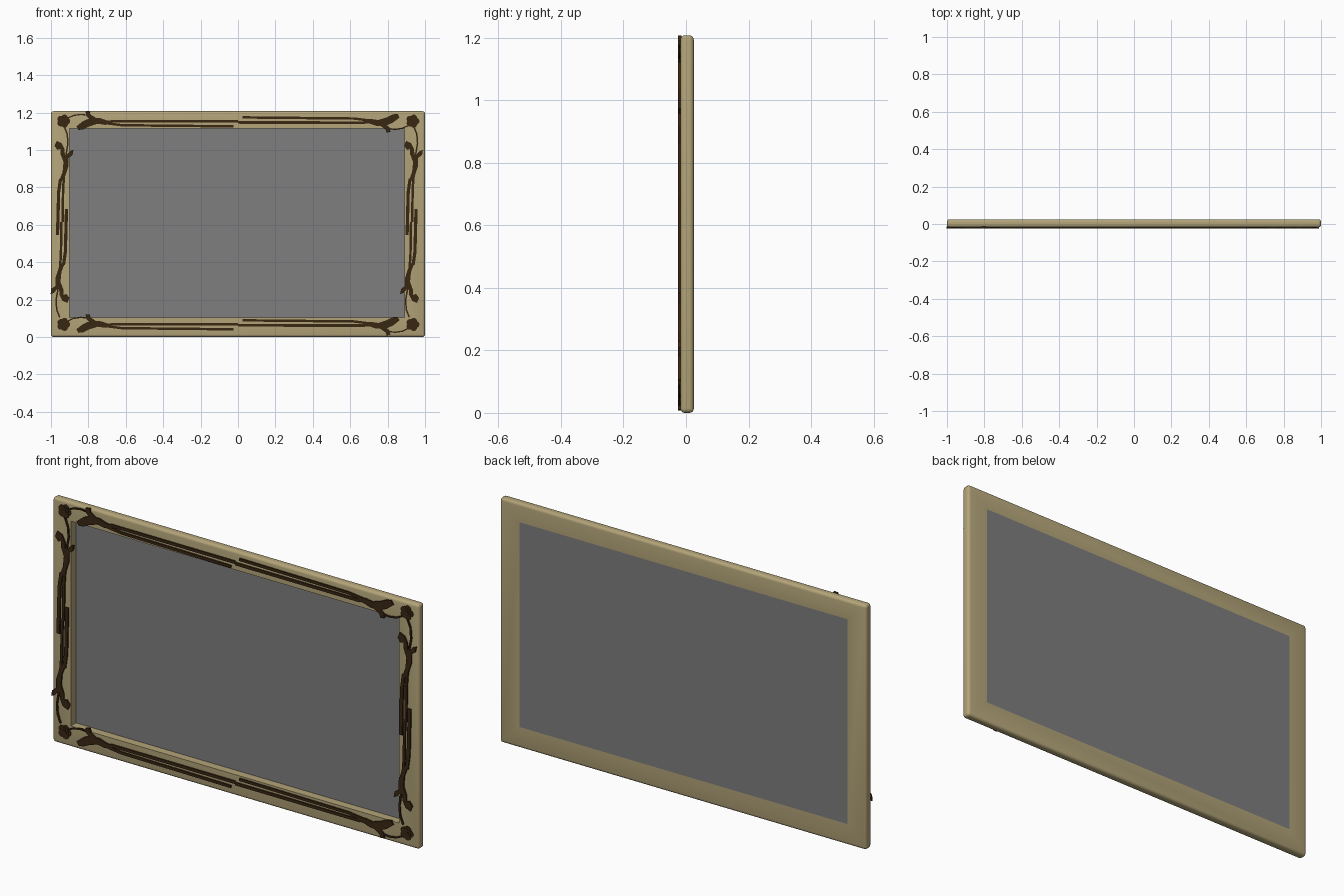
import bpy, bmesh, math
from mathutils import Vector

cube = bpy.data.objects.get("Cube")
if cube:
    bpy.data.objects.remove(cube)

HEIGHT = 1.207
FRONT, BACK, RELIEF = -0.018, 0.025, -0.025


def material(name, rgb):
    mat = bpy.data.materials.new(name)
    mat.use_nodes = True
    color = (*rgb, 1.0)
    mat.diffuse_color = color
    mat.node_tree.nodes["Principled BSDF"].inputs["Base Color"].default_value = color
    return mat


tan = material("tan_wood", (0.45, 0.37, 0.19))
brown = material("dark_brown", (0.04, 0.02, 0.006))
grey = material("grey_panel", (0.21, 0.21, 0.21))


def finish(bm, name, mat):
    bmesh.ops.recalc_face_normals(bm, faces=bm.faces)
    mesh = bpy.data.meshes.new(name)
    bm.to_mesh(mesh)
    bm.free()
    mesh.materials.append(mat)
    obj = bpy.data.objects.new(name, mesh)
    bpy.context.collection.objects.link(obj)
    return obj


def plate(bm, points, y_front=RELIEF, y_back=FRONT + 0.004):
    """Extrude an outline in the xz plane into a flat plate."""
    face = bm.faces.new([bm.verts.new((x, y_front, z)) for x, z in points])
    made = bmesh.ops.extrude_face_region(bm, geom=[face], use_keep_orig=True)
    verts = [v for v in made["geom"] if isinstance(v, bmesh.types.BMVert)]
    bmesh.ops.translate(bm, verts=verts, vec=(0, y_back - y_front, 0))


def strip(path, width):
    """Outline of a ribbon of even width along a path."""
    pts = [Vector(p) for p in path]
    left, right = [], []
    for i, p in enumerate(pts):
        d = (pts[min(i + 1, len(pts) - 1)] - pts[max(i - 1, 0)]).normalized()
        side = Vector((-d.y, d.x)) * width / 2
        left.append(p + side)
        right.append(p - side)
    return left + right[::-1]


# Frame: rounded slab with a rectangular opening
left, right, low, high = -0.90, 0.89, 0.104, 1.114
bm = bmesh.new()
bmesh.ops.create_cube(bm, size=1)
for v in bm.verts:
    v.co = (v.co.x * 2, FRONT if v.co.y < 0 else BACK, (v.co.z + 0.5) * HEIGHT)
bmesh.ops.bevel(bm, geom=bm.edges[:], offset=0.014, segments=4, profile=0.5, affect='EDGES')
rims = {}
for y in (FRONT, BACK):
    face = next(f for f in bm.faces if all(abs(v.co.y - y) < 1e-5 for v in f.verts))
    outer = sorted(face.verts, key=lambda v: math.atan2(v.co.z - HEIGHT / 2, v.co.x))
    bm.faces.remove(face)
    inner = [bm.verts.new((right if v.co.x > 0 else left, y,
                           high if v.co.z > HEIGHT / 2 else low)) for v in outer]
    for i in range(4):
        j = (i + 1) % 4
        bm.faces.new((outer[i], outer[j], inner[j], inner[i]))
    rims[y] = inner
for i in range(4):
    j = (i + 1) % 4
    bm.faces.new((rims[FRONT][i], rims[FRONT][j], rims[BACK][j], rims[BACK][i]))
frame = finish(bm, "frame", tan)
bpy.context.view_layer.objects.active = frame
frame.select_set(True)
bpy.ops.object.shade_smooth_by_angle(angle=math.radians(35))
frame.select_set(False)

# Panel set flush with the back
bm = bmesh.new()
plate(bm, [(left, low), (right, low), (right, high), (left, high)], BACK - 0.003, BACK)
finish(bm, "panel", grey)

# Half motifs, in hundredths, measured from the middle of each rail
rail_half = [
    [(-86.4, -2.4), (-83, .3), (-79, 2.1), (-74, 2.1), (-70, .8), (-67, .8), (-67, -1),
     (-71, -1.6), (-75, -1), (-79.4, -2.4), (-82.6, -4), (-85.3, -4.3)],
    [(-81.5, 5.4), (-79.4, 5.7), (-78.9, 4), (-75.7, 1.9), (-78.3, .8), (-81, 2.9)],
    strip([(-68, .4), (0, .3)], 1.4),
    strip([(-70, -.8), (-62, -1.8), (-2.4, -2.4)], 1.3),
    strip([(-91, 2), (-88, 3.4), (-84, 4), (-80, 3.5)], .7),
]
post_half = [
    [(-4, 40.6), (-2.9, 43.3), (-.3, 42.2), (1.3, 39), (1.6, 35.3), (-.8, 35.8),
     (-.8, 39), (-2.4, 38.5)],
    [(-.8, 36.4), (2.4, 35.8), (4.5, 38), (6.1, 38.5), (5.6, 35.8), (3.5, 34.2),
     (3.5, 30), (1.9, 25), (-.3, 21.4), (-1.9, 21), (.3, 26.7), (.8, 32)],
    strip([(-.8, 23), (-1.8, 16), (-2.4, -7)], 1.7),
    strip([(1.2, 26), (.6, 18), (.3, 0)], 1.3),
    strip([(2, 35), (3.2, 42), (2.8, 47), (1.2, 51)], .8),
]


def vine(name, half, cx, cz):
    """Place a half motif and its half-turn copy on a rail."""
    bm = bmesh.new()
    for turn in (0.01, -0.01):
        for outline in half:
            plate(bm, [(cx + u * turn, cz + v * turn) for u, v in outline])
    finish(bm, name, brown)


vine("top_vine", rail_half, 0, 1.15)
vine("bottom_vine", rail_half, 0, 0.065)
vine("right_vine", post_half, -0.941, 0.615)
vine("left_vine", post_half, 0.928, 0.615)


# Corner flowers: stacked, turned petal layers
def flower(name, cx, cz):
    bm = bmesh.new()
    for layer, radius in enumerate((0.036, 0.025, 0.013)):
        ring = []
        for i in range(30):
            a = math.tau * i / 30
            r = radius * (0.82 + 0.18 * abs(math.cos(2.5 * a)))
            ring.append((cx + r * math.cos(a + layer * 0.6), cz + r * math.sin(a + layer * 0.6)))
        plate(bm, ring, RELIEF + 0.002 * (2 - layer))
    finish(bm, name, brown)


for side, x in (("right", -0.933), ("left", 0.934)):
    for level, z in (("top", 1.154), ("bottom", 0.067)):
        flower(f"{level}_{side}_flower", x, z)
